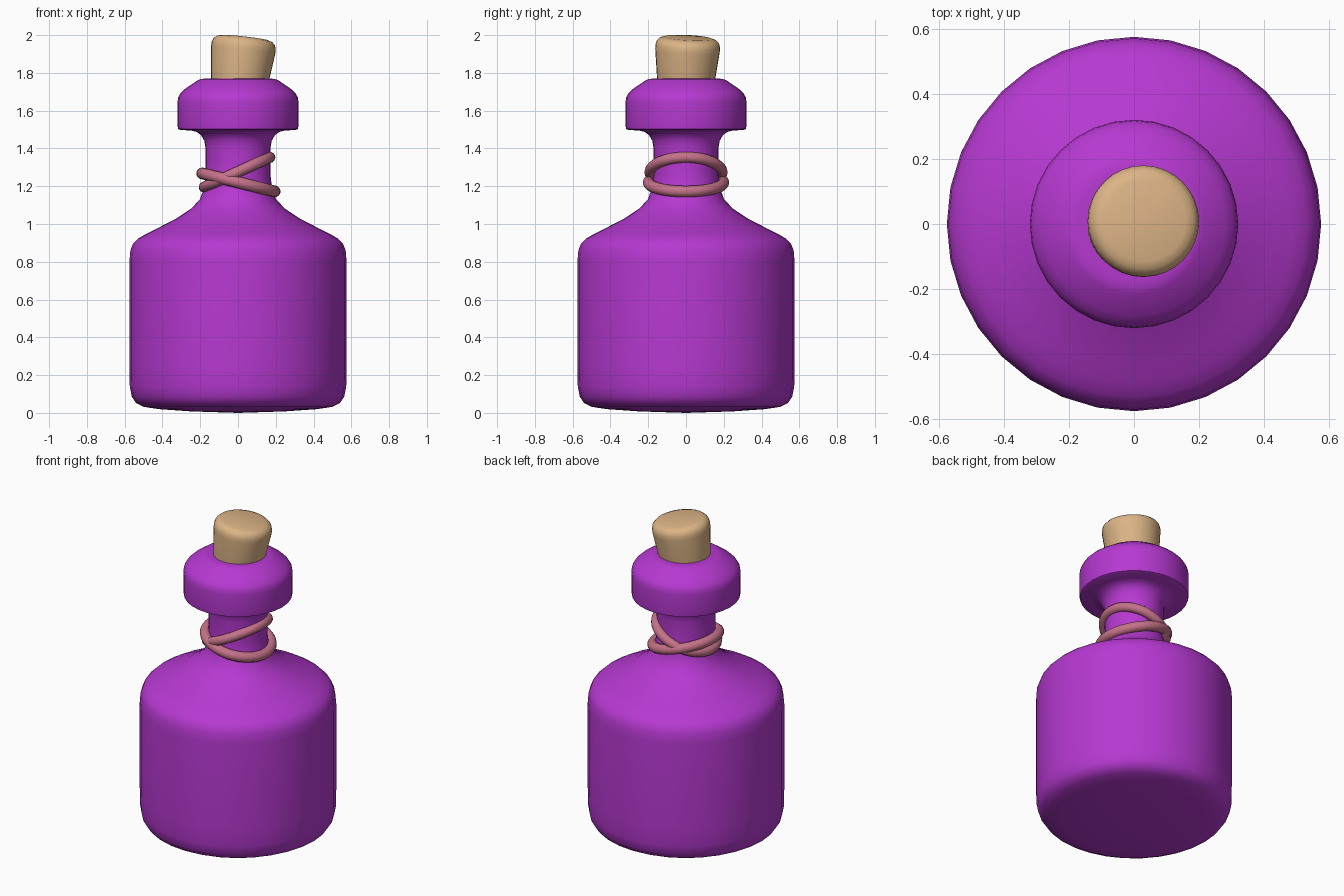
import bpy, bmesh, math
from mathutils import Matrix, Vector

if "Cube" in bpy.data.objects:
    bpy.data.objects.remove(bpy.data.objects["Cube"])


def material(name, color):
    m = bpy.data.materials.new(name)
    m.diffuse_color = (*color, 1)
    m.use_nodes = True
    m.node_tree.nodes["Principled BSDF"].inputs["Base Color"].default_value = m.diffuse_color
    return m


def finish(name, bm, mat, matrix=Matrix()):
    bmesh.ops.remove_doubles(bm, verts=bm.verts, dist=1e-5)
    bmesh.ops.recalc_face_normals(bm, faces=bm.faces)
    bm.transform(matrix)
    for f in bm.faces:
        f.smooth = True
    me = bpy.data.meshes.new(name)
    bm.to_mesh(me)
    bm.free()
    me.materials.append(mat)
    ob = bpy.data.objects.new(name, me)
    bpy.context.collection.objects.link(ob)
    return ob


def lathe(name, profile, mat, matrix=Matrix(), steps=32):
    bm = bmesh.new()
    vs = [bm.verts.new((r, 0, z)) for r, z in profile]
    es = [bm.edges.new(p) for p in zip(vs, vs[1:])]
    bmesh.ops.spin(bm, geom=vs + es, cent=(0, 0, 0), axis=(0, 0, 1),
                   angle=math.tau, steps=steps, use_duplicate=False)
    return finish(name, bm, mat, matrix)


def ring(name, radius, tube, center, tilt, mat):
    bm = bmesh.new()
    circle = bmesh.ops.create_circle(
        bm, segments=12, radius=tube,
        matrix=Matrix.Translation((radius, 0, 0)) @ Matrix.Rotation(math.pi / 2, 4, 'X'))
    edges = list({e for v in circle['verts'] for e in v.link_edges})
    bmesh.ops.spin(bm, geom=circle['verts'] + edges, cent=(0, 0, 0),
                   axis=(0, 0, 1), angle=math.tau, steps=40)
    return finish(name, bm, mat, Matrix.Translation(center)
                  @ Matrix.Rotation(math.radians(tilt), 4, 'Y'))


purple = material("purple_glass", (0.47, 0.04, 0.64))
cork_mat = material("cork", (0.72, 0.46, 0.24))
cord_mat = material("cord", (0.56, 0.17, 0.25))

# Bottle body, shoulder, neck and lip in one profile
lathe("bottle", [
    (0, 0.0), (0.25, 0.008), (0.42, 0.02), (0.50, 0.032), (0.54, 0.052),
    (0.562, 0.085), (0.573, 0.14), (0.575, 0.25), (0.575, 0.80),
    (0.57, 0.86), (0.555, 0.897), (0.53, 0.922), (0.49, 0.946),
    (0.434, 0.974), (0.33, 1.027), (0.25, 1.08), (0.202, 1.13),
    (0.18, 1.19), (0.172, 1.26), (0.172, 1.40), (0.178, 1.44),
    (0.195, 1.47), (0.218, 1.487), (0.25, 1.495), (0.305, 1.498),
    (0.317, 1.503), (0.32, 1.52), (0.32, 1.645), (0.317, 1.67),
    (0.305, 1.692), (0.282, 1.714), (0.215, 1.76), (0.195, 1.768),
    (0.17, 1.77), (0, 1.77)], purple)

# Leaning cork stopper
lean = (Matrix.Translation((0.01, 0, 1.77))
        @ Matrix.Rotation(math.radians(6.5), 4, 'Y')
        @ Matrix.Rotation(math.radians(-3), 4, 'X'))
lathe("cork_stopper", [
    (0, -0.05), (0.148, -0.05), (0.154, 0), (0.171, 0.15), (0.171, 0.175),
    (0.165, 0.195), (0.15, 0.21), (0.125, 0.218), (0, 0.22)], cork_mat, lean)

# Two crossed cord loops around the neck
ring("cord_upper", 0.191, 0.029, Vector((-0.005, 0, 1.274)), -24.4, cord_mat)
ring("cord_lower", 0.198, 0.031, Vector((0.002, 0, 1.22)), 14, cord_mat)

# Keep crisp edges, smooth the rest
for ob in bpy.context.collection.objects:
    ob.select_set(True)
    bpy.context.view_layer.objects.active = ob
bpy.ops.object.shade_smooth_by_angle(angle=math.radians(50))
